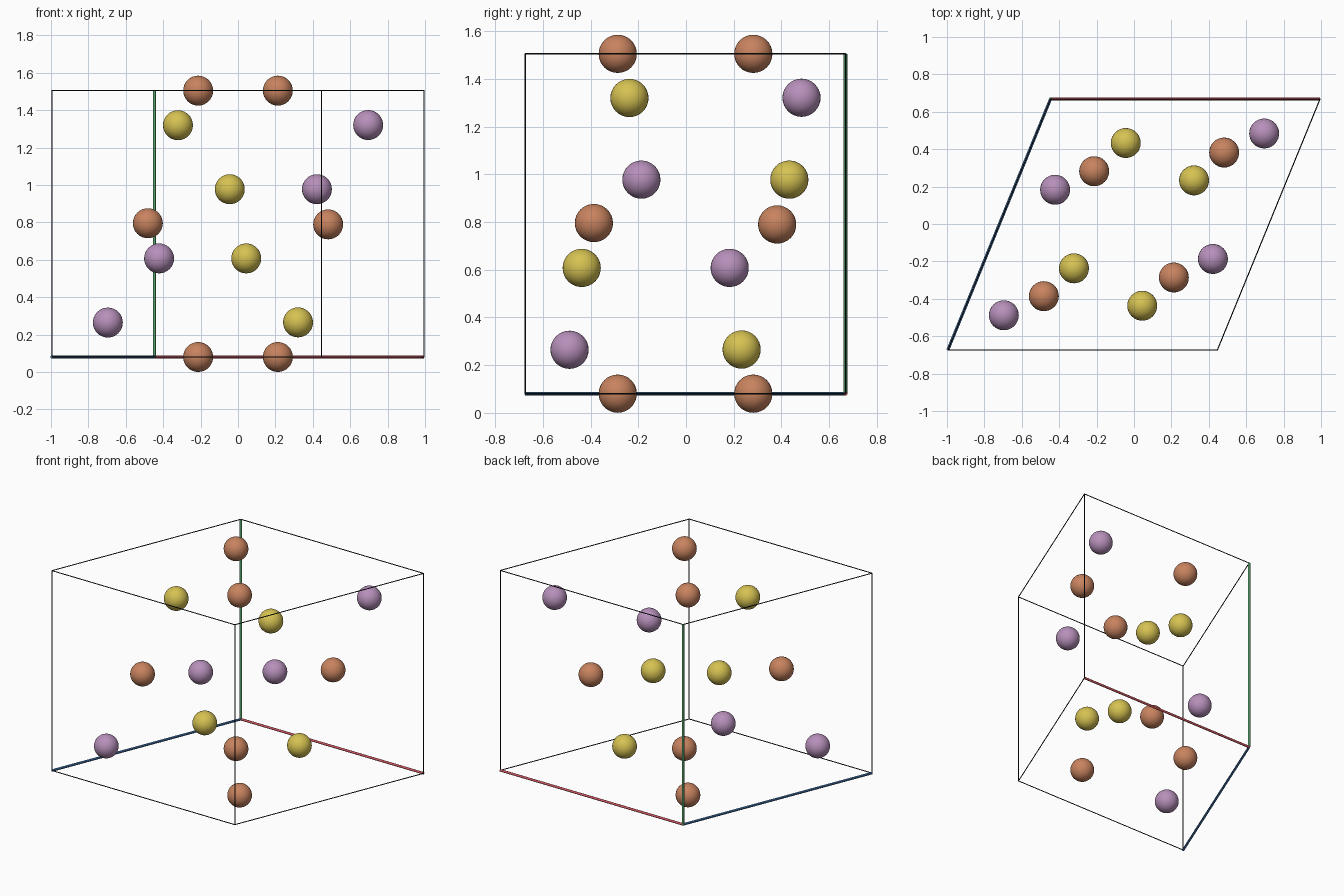
import bpy
from mathutils import Vector

if "Cube" in bpy.data.objects:
    bpy.data.objects.remove(bpy.data.objects["Cube"])


def material(name, srgb):
    m = bpy.data.materials.new(name)
    lin = [((c / 255 + 0.055) / 1.055) ** 2.4 for c in srgb]
    m.diffuse_color = (*lin, 1)
    m.use_nodes = True
    m.node_tree.nodes["Principled BSDF"].inputs["Base Color"].default_value = m.diffuse_color
    return m


COPPER = material("copper orange", (200, 131, 95))
YELLOW = material("mustard yellow", (214, 194, 82))
PURPLE = material("soft purple", (183, 144, 187))
RED = material("axis red", (205, 85, 95))
GREEN = material("axis green", (90, 165, 110))
BLUE = material("axis blue", (70, 125, 185))
BLACK = material("frame black", (22, 24, 26))

ATOM_R, AXIS_R, FRAME_R = 0.08, 0.008, 0.003


def finish(name, mat):
    ob = bpy.context.object
    ob.name = name
    ob.data.materials.append(mat)
    return ob


def atom(name, pos, mat):
    bpy.ops.mesh.primitive_uv_sphere_add(segments=32, ring_count=16,
                                         radius=ATOM_R, location=pos)
    bpy.ops.object.shade_smooth()
    finish(name, mat)


def rod(name, p, q, radius, mat):
    d = q - p
    bpy.ops.mesh.primitive_cylinder_add(vertices=12, radius=radius,
                                        depth=d.length, location=(p + q) / 2)
    ob = finish(name, mat)
    ob.rotation_euler = d.to_track_quat('Z', 'Y').to_euler()
    bpy.ops.object.shade_smooth_by_angle()


# Slanted cell: origin corner and its three edge vectors
centre = Vector((0, -0.002, 0.7925))
a = Vector((1.441, 0, 0))
b = Vector((-0.549, -1.342, 0))
c = Vector((0, 0, 1.424))
origin = centre - (a + b + c) / 2

# Twelve cell edges; the three from the origin are thick coloured axes
edges = [("red_axis", a, b, c, RED), ("blue_axis", b, a, c, BLUE),
         ("green_axis", c, a, b, GREEN)]
for name, d, u, v, mat in edges:
    for i in (0, 1):
        for j in (0, 1):
            p = origin + i * u + j * v
            if i == j == 0:
                rod(name, p, p + d, AXIS_R, mat)
            else:
                rod("frame_edge", p, p + d, FRAME_R, BLACK)

# Atoms: each listed offset is repeated by inversion through the cell centre
atoms = [
    ("copper_atom", (0.213, -0.284, 0.712), COPPER),
    ("copper_atom", (0.213, -0.284, -0.712), COPPER),
    ("copper_atom", (0.482, 0.384, -0.003), COPPER),
    ("yellow_atom", (-0.321, -0.235, 0.527), YELLOW),
    ("yellow_atom", (-0.044, 0.435, 0.185), YELLOW),
    ("purple_atom", (0.696, 0.486, 0.528), PURPLE),
    ("purple_atom", (0.422, -0.185, 0.185), PURPLE),
]
for name, off, mat in atoms:
    for s in (1, -1):
        atom(name, centre + s * Vector(off), mat)
